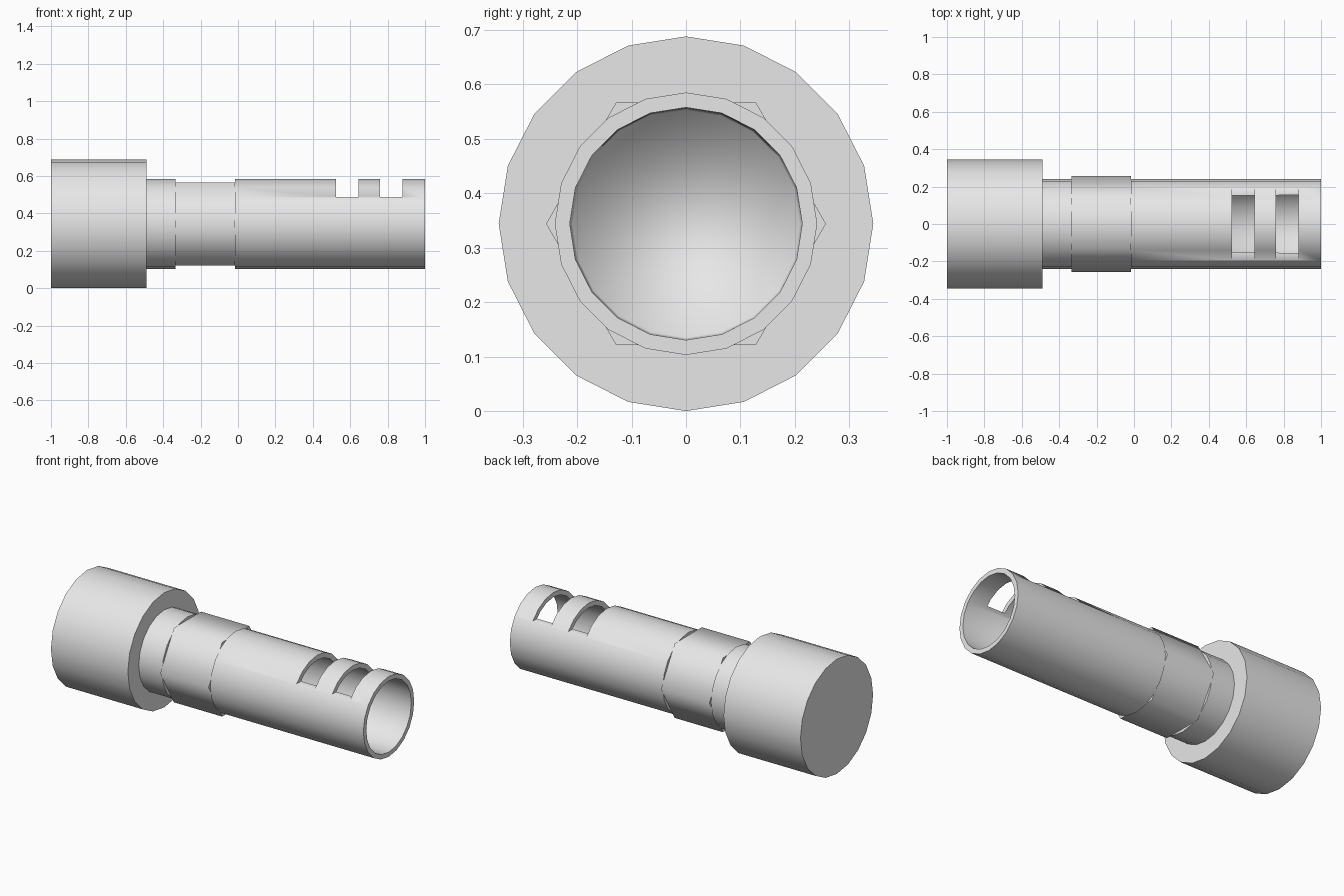
import bpy, bmesh
from math import cos, sin, tau, radians

cube = bpy.data.objects.get("Cube")
if cube:
    bpy.data.objects.remove(cube, do_unlink=True)

AXIS_Z = 0.344
SIDES = 20
BORE_END = 0.05

grey = bpy.data.materials.new("plain grey")
grey.use_nodes = True
grey.diffuse_color = (0.8, 0.8, 0.8, 1)
grey.node_tree.nodes["Principled BSDF"].inputs["Base Color"].default_value = (0.8, 0.8, 0.8, 1)


def finish(bm, name):
    bmesh.ops.recalc_face_normals(bm, faces=bm.faces)
    mesh = bpy.data.meshes.new(name)
    bm.to_mesh(mesh)
    bm.free()
    mesh.materials.append(grey)
    obj = bpy.data.objects.new(name, mesh)
    bpy.context.collection.objects.link(obj)
    return obj


def activate(obj):
    bpy.ops.object.select_all(action='DESELECT')
    obj.select_set(True)
    bpy.context.view_layer.objects.active = obj


def smooth(obj):
    activate(obj)
    bpy.ops.object.shade_smooth_by_angle(angle=radians(65))


def lathe(name, profile, sides=SIDES):
    """Rings of (x, radius) around the long axis, capped at both ends."""
    bm = bmesh.new()
    rings = [[bm.verts.new((x, r * cos(tau * i / sides), AXIS_Z + r * sin(tau * i / sides)))
              for i in range(sides)] for x, r in profile]
    for a, b in zip(rings, rings[1:]):
        for i in range(sides):
            j = (i + 1) % sides
            bm.faces.new((a[i], a[j], b[j], b[i]))
    bm.faces.new(rings[0])
    bm.faces.new(rings[-1])
    return finish(bm, name)


# Wide head, neck and six-sided collar
smooth(lathe("head", [(-1, 0.344), (-0.49, 0.344)]))
smooth(lathe("neck", [(-0.49, 0.241), (-0.335, 0.241)]))
smooth(lathe("hex_collar", [(-0.335, 0.257), (-0.015, 0.257)], 6))

# Hollow barrel with a blind bore
barrel = lathe("barrel", [(-0.015, 0.241), (1, 0.241), (1, 0.2135), (BORE_END, 0.209)])

# Two slots cut through the top of the barrel
for x0, x1 in ((0.525, 0.645), (0.76, 0.88)):
    bm = bmesh.new()
    bmesh.ops.create_cube(bm, size=1)
    bmesh.ops.scale(bm, vec=(x1 - x0, 0.6, 0.3), verts=bm.verts)
    bmesh.ops.translate(bm, vec=((x0 + x1) / 2, 0, 0.487 + 0.15), verts=bm.verts)
    cutter = finish(bm, "slot_cutter")
    cutter.hide_render = True
    mod = barrel.modifiers.new("slot", 'BOOLEAN')
    mod.operation = 'DIFFERENCE'
    mod.solver = 'EXACT'
    mod.object = cutter
    activate(barrel)
    bpy.ops.object.modifier_apply(modifier=mod.name)
    bpy.data.objects.remove(cutter, do_unlink=True)
smooth(barrel)

# Soft shading where the bore meets its floor
verts = barrel.data.vertices
for e in barrel.data.edges:
    if all(abs(verts[v].co.x - BORE_END) < 0.001 for v in e.vertices):
        e.use_edge_sharp = False
